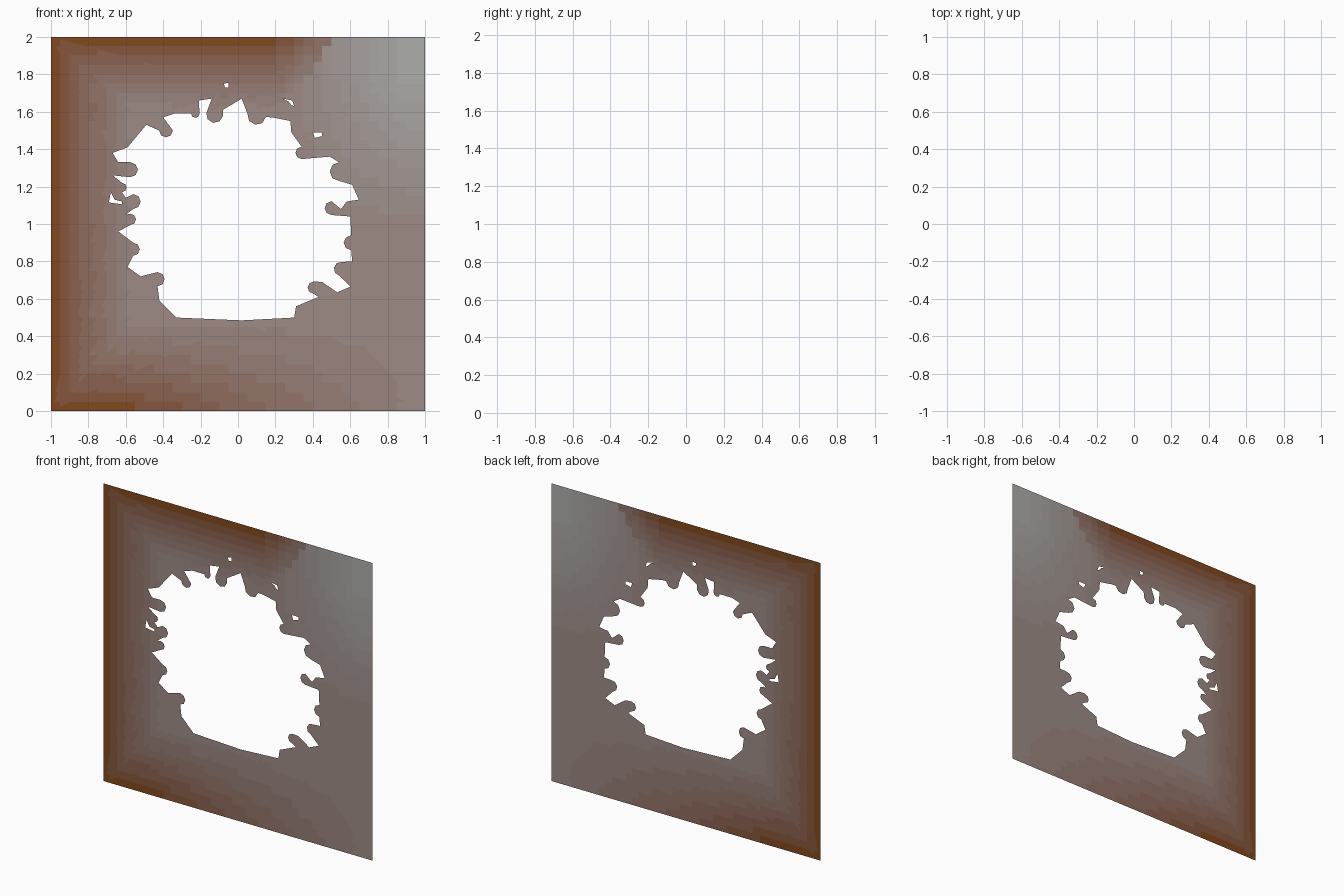
import bpy, bmesh
from math import radians, cos, sin

if "Cube" in bpy.data.objects:
    bpy.data.objects.remove(bpy.data.objects["Cube"])

# ragged opening, counter-clockwise: (x, z) points and rounded teeth (x, z, radius, direction)
OPENING = [
    (.02, .485), (.30, .50), (.31, .56), (.43, .61), (.405, .66, .033, 180),
    (.45, .69), (.53, .635), (.60, .665), (.55, .76, .038, 170),
    (.61, .80), (.605, .90, .04, 180), (.60, 1.04),
    (.50, 1.085, .037, 180), (.55, 1.08), (.58, 1.12), (.645, 1.13), (.61, 1.21),
    (.54, 1.28, .05, 180), (.49, 1.36), (.34, 1.38, .033, 180),
    (.285, 1.49), (.28, 1.55), (.18, 1.57), (.10, 1.58, .05, 260),
    (.02, 1.67), (-.08, 1.61), (-.125, 1.585, .045, 260),
    (-.14, 1.67), (-.21, 1.66), (-.228, 1.59, .023, 270),
    (-.34, 1.59), (-.40, 1.57), (-.385, 1.50, .037, 270),
    (-.49, 1.53), (-.59, 1.41), (-.67, 1.38), (-.64, 1.33), (-.575, 1.29, .04, 0),
    (-.67, 1.26), (-.62, 1.195, .025, 0), (-.60, 1.14), (-.56, 1.12, .04, 0),
    (-.60, 1.05), (-.575, 1.025, .03, 0), (-.64, .96), (-.56, .865, .035, 0),
    (-.59, .77), (-.52, .72), (-.43, .705, .038, 0), (-.42, .59), (-.33, .50)]

# small stray holes beside the opening
CHIPS = [[(-.075, 1.75), (-.05, 1.755), (-.05, 1.73), (-.07, 1.73)],
         [(.24, 1.67), (.29, 1.66), (.30, 1.63), (.285, 1.635), (.27, 1.655)],
         [(.40, 1.49), (.45, 1.49), (.45, 1.47), (.41, 1.46)],
         [(-.68, 1.17), (-.66, 1.13), (-.62, 1.12), (-.62, 1.105), (-.69, 1.115)]]


def expand(items):
    """Turn teeth into half-round arcs."""
    out = []
    for it in items:
        if len(it) == 2:
            out.append(it)
        else:
            x, z, r, d = it
            out += [(x + r * cos(radians(d + a)), z + r * sin(radians(d + a)))
                    for a in (90, 45, 0, -45, -90)]
    return out


# wall outline with holes as a filled flat curve
curve = bpy.data.curves.new("wall_outline", 'CURVE')
curve.dimensions = '2D'
curve.fill_mode = 'BOTH'
for loop in [[(-1, 0), (1, 0), (1, 2), (-1, 2)], expand(OPENING)] + CHIPS:
    s = curve.splines.new('POLY')
    s.points.add(len(loop) - 1)
    for p, (x, z) in zip(s.points, loop):
        p.co = (x, z, 0, 1)
    s.use_cyclic_u = True
outline = bpy.data.objects.new("wall_outline", curve)
bpy.context.collection.objects.link(outline)
mesh = bpy.data.meshes.new_from_object(outline.evaluated_get(bpy.context.evaluated_depsgraph_get()))
bpy.data.objects.remove(outline)

# stand the sheet upright and cut it into cells for the colour fade
bm = bmesh.new()
bm.from_mesh(mesh)
bmesh.ops.remove_doubles(bm, verts=bm.verts, dist=1e-5)
for v in bm.verts:
    v.co = (v.co.x, 0, v.co.y)
for i in range(1, 40):
    for co, no in (((-1 + i * .05, 0, 0), (1, 0, 0)), ((0, 0, i * .05), (0, 0, 1))):
        bmesh.ops.bisect_plane(bm, geom=bm.verts[:] + bm.edges[:] + bm.faces[:],
                               dist=1e-6, plane_co=co, plane_no=no)
bm.normal_update()
for f in bm.faces:
    if f.normal.y > 0:
        f.normal_flip()

# materials: rust to dull mauve, then mauve to pale grey
RUST, MAUVE, GREY = (.22, .065, .013), (.34, .26, .24), (.42, .42, .41)
STEPS = 8
mesh.materials.clear()
for a, b in ((RUST, MAUVE), (MAUVE, GREY)):
    for k in range(STEPS):
        t = k / (STEPS - 1)
        m = bpy.data.materials.new("wall_tint")
        m.diffuse_color = (*[p + (q - p) * t for p, q in zip(a, b)], 1)
        m.use_nodes = True
        m.node_tree.nodes["Principled BSDF"].inputs["Base Color"].default_value = m.diffuse_color
        mesh.materials.append(m)


def clamp(t):
    return max(0, min(1, t))


for f in bm.faces:
    c = f.calc_center_median()
    x, z = c.x, c.z
    left = 1 - (x + 1) / .45
    top = 1 - (2 - z) / .4 - clamp((x - .2) / .5)
    bottom = (1 - z / .5) * clamp((1 - x) / 1.6)
    rust = clamp(max(left, top, bottom))
    pale = clamp((x - .3) / .6) * clamp((z - 1) / .8)
    if rust > pale:
        f.material_index = round((1 - rust) * (STEPS - 1))
    else:
        f.material_index = STEPS + round(pale * (STEPS - 1))
bm.to_mesh(mesh)
bm.free()
mesh.name = "broken_wall"
wall = bpy.data.objects.new("broken_wall", mesh)
bpy.context.collection.objects.link(wall)
